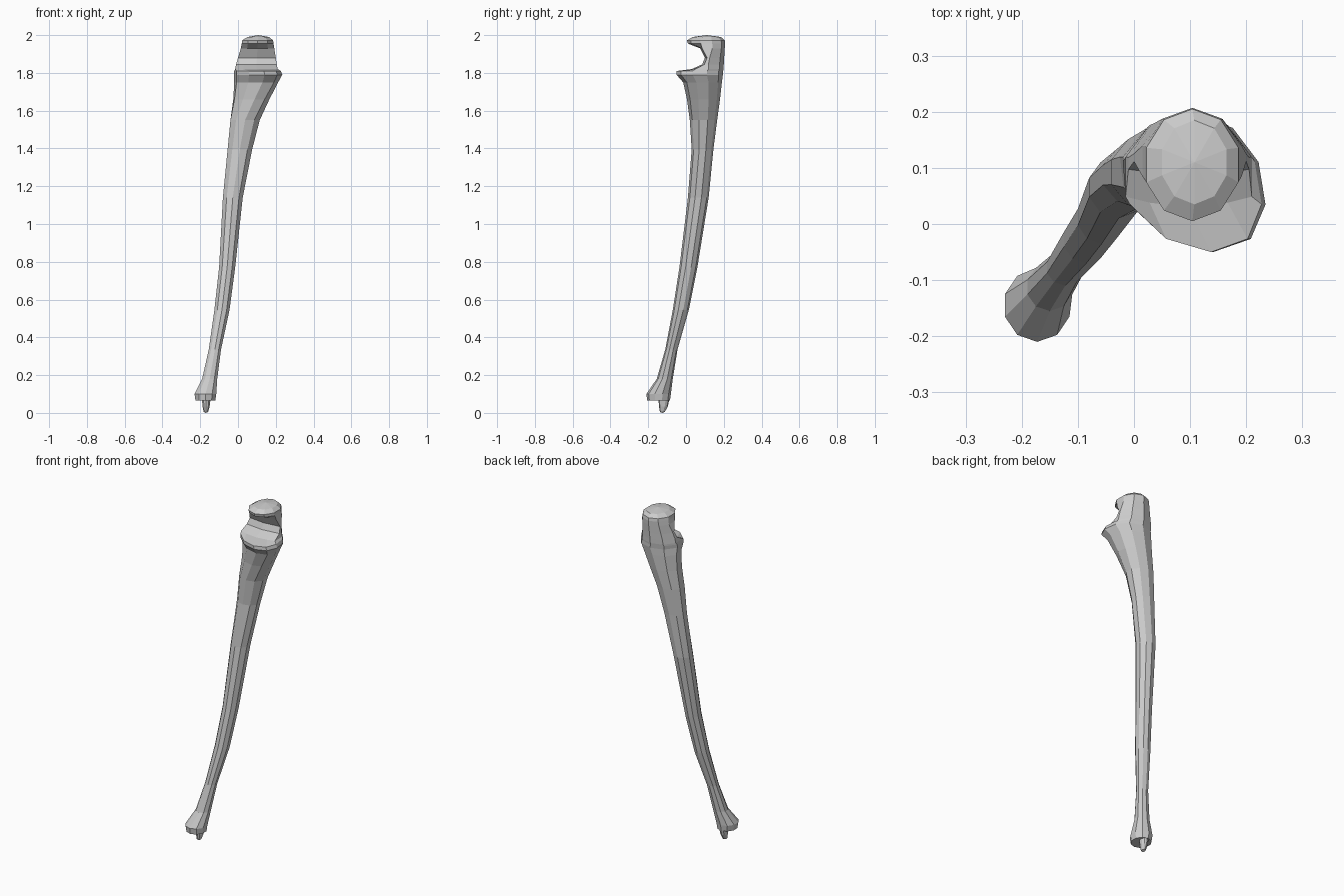
import bpy
import bmesh
from math import cos, sin, tau

SIDES = 10

cube = bpy.data.objects.get("Cube")
if cube:
    bpy.data.objects.remove(cube, do_unlink=True)

bone_grey = bpy.data.materials.new("bone grey")
bone_grey.use_nodes = True
bone_grey.diffuse_color = (0.6, 0.6, 0.6, 1)
bone_grey.node_tree.nodes["Principled BSDF"].inputs["Base Color"].default_value = (0.6, 0.6, 0.6, 1)


def section(z, left, right, front, back, lean=0.0, cut=0.0):
    """Oval cross-section; lean shifts its front sideways, cut flattens the front into a shallow ridge."""
    mid_x, half_x = (left + right) / 2, (right - left) / 2
    low = front - cut
    mid_y, half_y = (low + back) / 2, (back - low) / 2
    points = []
    for i in range(SIDES):
        angle = tau * i / SIDES - tau / 4
        x = mid_x + half_x * cos(angle) / cos(tau / 20)
        y = mid_y + half_y * sin(angle)
        x += lean * max(0, -sin(angle))
        if cut:
            y = max(y, front + 0.12 * abs(cos(angle)) * half_x)
        points.append((x, y, z))
    return points


def loft(name, sections, bottom_tip, top_tip):
    """Skin a stack of sections and close both ends with a fan."""
    bm = bmesh.new()
    rings = [[bm.verts.new(p) for p in section(*s)] for s in sections]
    low, high = bm.verts.new(bottom_tip), bm.verts.new(top_tip)
    for i in range(SIDES):
        j = (i + 1) % SIDES
        for a, b in zip(rings, rings[1:]):
            bm.faces.new((a[i], a[j], b[j], b[i]))
        bm.faces.new((low, rings[0][j], rings[0][i]))
        bm.faces.new((high, rings[-1][i], rings[-1][j]))
    bmesh.ops.recalc_face_normals(bm, faces=bm.faces)
    mesh = bpy.data.meshes.new(name)
    bm.to_mesh(mesh)
    bm.free()
    mesh.materials.append(bone_grey)
    obj = bpy.data.objects.new(name, mesh)
    bpy.context.collection.objects.link(obj)
    return obj


# Each section: height, left, right, front, back, lean, cut
lower_end = [
    (0.065, -0.225, -0.12, -0.205, -0.085),
    (0.10, -0.23, -0.115, -0.21, -0.08),
    (0.18, -0.19, -0.11, -0.155, -0.07),
]
shaft = [
    (0.335, -0.155, -0.09, -0.11, -0.045),
    (0.545, -0.125, -0.045, -0.07, 0.015),
    (0.77, -0.10, -0.015, -0.035, 0.06),
    (1.14, -0.08, 0.025, 0.01, 0.12),
    (1.395, -0.055, 0.075, 0.03, 0.145),
    (1.55, -0.04, 0.115, 0.02, 0.165),
]
lower_lip = [
    (1.66, -0.025, 0.16, 0.005, 0.18, 0.02),
    (1.75, -0.02, 0.2, -0.015, 0.19, 0.04),
    (1.79, -0.02, 0.222, -0.05, 0.195, 0.04),
    (1.81, -0.02, 0.215, -0.05, 0.197, 0.04),
]
notch = [
    (1.82, -0.015, 0.21, 0.03, 0.198, 0, 0.06),
    (1.845, -0.01, 0.205, 0.085, 0.2, 0, 0.12),
    (1.88, 0.0, 0.2, 0.1, 0.202, 0, 0.12),
    (1.93, 0.015, 0.192, 0.075, 0.205, 0, 0.06),
]
upper_hook = [
    (1.955, 0.02, 0.188, 0.01, 0.207),
    (1.972, 0.022, 0.186, 0.005, 0.205),
    (1.99, 0.05, 0.165, 0.035, 0.185),
]
loft("long_bone", lower_end + shaft + lower_lip + notch + upper_hook,
     (-0.17, -0.145, 0.065), (0.108, 0.11, 2.0))

# Small peg under the lower end
peg = [
    (0.005, -0.182, -0.158, -0.138, -0.112),
    (0.035, -0.188, -0.15, -0.143, -0.096),
    (0.09, -0.192, -0.143, -0.147, -0.084),
]
loft("lower_peg", peg, (-0.17, -0.125, 0.0), (-0.168, -0.115, 0.1))
